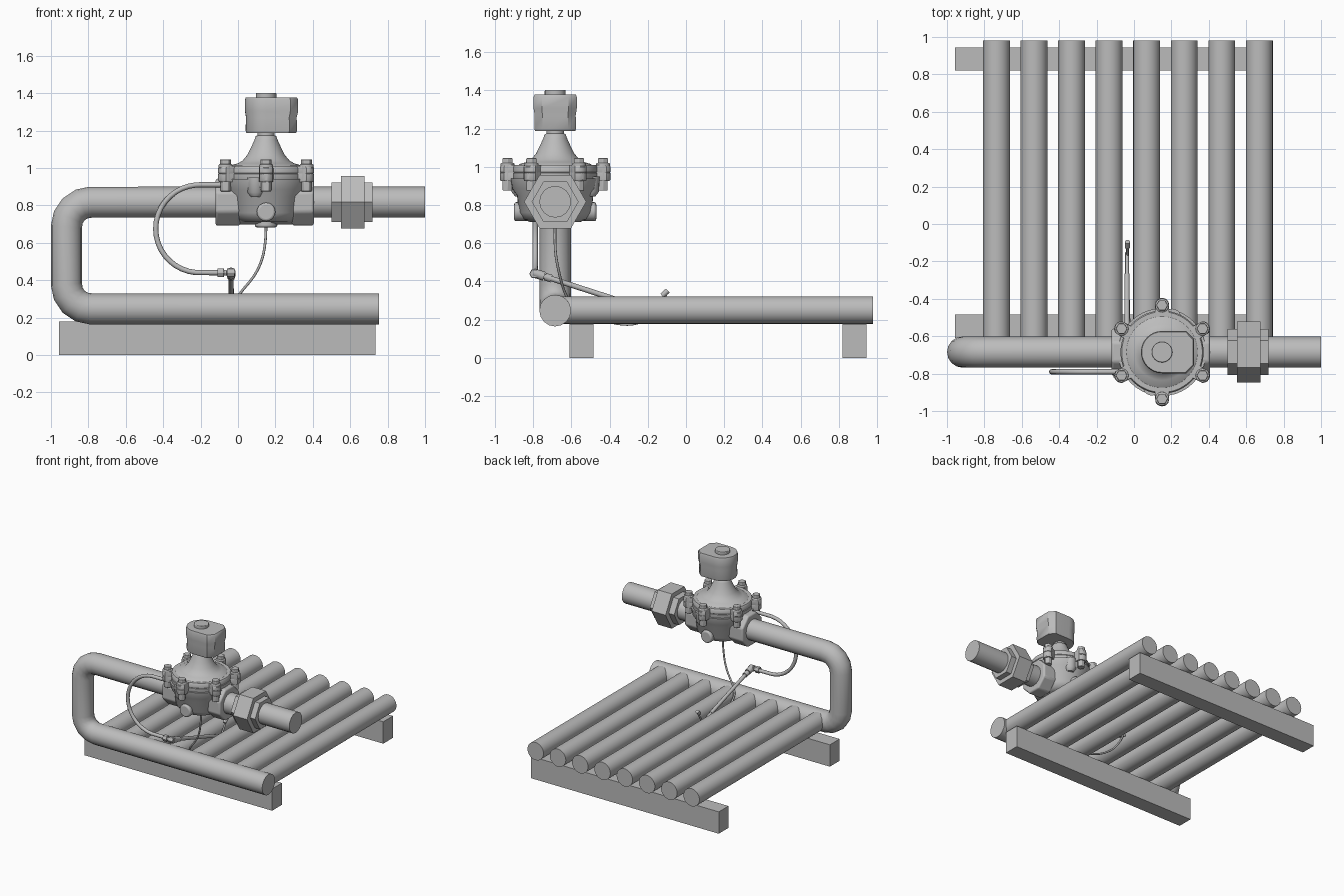
import bpy, bmesh
from math import sin, cos, pi, sqrt, radians
from mathutils import Vector

cube = bpy.data.objects.get("Cube")
if cube:
    bpy.data.objects.remove(cube)

grey = bpy.data.materials.new("plain grey")
grey.use_nodes = True
grey.diffuse_color = (0.5, 0.5, 0.5, 1)
grey.node_tree.nodes["Principled BSDF"].inputs["Base Color"].default_value = (0.5, 0.5, 0.5, 1)

PX, PY = 0.15, -0.685      # valve axis
PIPE_Z, HEAD_Z = 0.817, 0.247
PIPE_R = 0.083


def finish(obj, bevel=0, angle=35):
    """Material, optional rounding and smooth shading."""
    obj.data.materials.clear()
    obj.data.materials.append(grey)
    bpy.ops.object.select_all(action='DESELECT')
    obj.select_set(True)
    bpy.context.view_layer.objects.active = obj
    if bevel:
        mod = obj.modifiers.new("rounding", 'BEVEL')
        mod.width, mod.segments, mod.limit_method = bevel, 3, 'ANGLE'
        mod.angle_limit = radians(30)
    bpy.ops.object.shade_smooth_by_angle(angle=radians(angle))
    return obj


def ring(n, phase=0.0):
    return [(cos(2 * pi * i / n + phase), sin(2 * pi * i / n + phase)) for i in range(n)]


def loft(name, outline, rings, origin, axis='Z', bevel=0, angle=35):
    """Stack scaled copies of an outline: rings are (height, scale)."""
    bm = bmesh.new()
    loops = []
    for h, s in rings:
        loop = []
        for u, v in outline:
            p = {'Z': (u * s, v * s, h), 'X': (h, u * s, v * s), 'Y': (v * s, h, u * s)}[axis]
            loop.append(bm.verts.new(p))
        loops.append(loop)
    n = len(outline)
    for a, b in zip(loops, loops[1:]):
        for i in range(n):
            j = (i + 1) % n
            bm.faces.new((a[i], a[j], b[j], b[i]))
    bm.faces.new(loops[0][::-1])
    bm.faces.new(loops[-1])
    bmesh.ops.recalc_face_normals(bm, faces=bm.faces)
    mesh = bpy.data.meshes.new(name)
    bm.to_mesh(mesh)
    bm.free()
    obj = bpy.data.objects.new(name, mesh)
    obj.location = origin
    bpy.context.collection.objects.link(obj)
    return finish(obj, bevel, angle)


def rod(name, axis, start, end, radius, origin, sides=32, phase=0.0, bevel=0):
    return loft(name, ring(sides, phase), [(start, radius), (end, radius)], origin, axis, bevel)


def box(name, low, high):
    size = [(b - a) for a, b in zip(low, high)]
    bpy.ops.mesh.primitive_cube_add(size=1, location=[(a + b) / 2 for a, b in zip(low, high)])
    obj = bpy.context.object
    obj.name = name
    obj.scale = size
    return finish(obj)


def tube(name, points, radius, kind='POLY', sides=4):
    """Round tube swept along a path."""
    curve = bpy.data.curves.new(name, 'CURVE')
    curve.dimensions = '3D'
    curve.bevel_depth, curve.bevel_resolution = radius, sides
    curve.use_fill_caps = True
    spline = curve.splines.new(kind)
    spline.points.add(len(points) - 1)
    for p, co in zip(spline.points, points):
        p.co = (*co, 1)
    if kind == 'NURBS':
        spline.use_endpoint_u, spline.order_u = True, 3
        spline.resolution_u = 8
    obj = bpy.data.objects.new(name, curve)
    bpy.context.collection.objects.link(obj)
    bpy.ops.object.select_all(action='DESELECT')
    obj.select_set(True)
    bpy.context.view_layer.objects.active = obj
    bpy.ops.object.convert(target='MESH')
    return finish(bpy.context.object, 0, 50)


def arc(cx, cz, r, a0, a1, n, y):
    angles = [radians(a0 + (a1 - a0) * i / n) for i in range(n + 1)]
    return [(cx + r * cos(a), y, cz + r * sin(a)) for a in angles]


# Support beams
box("front_beam", (-0.957, -0.61, 0), (0.735, -0.485, 0.178))
box("rear_beam", (-0.957, 0.82, 0), (0.735, 0.945, 0.178))

# Row of pipes feeding from the header
for i in range(8):
    rod(f"branch_pipe_{i + 1}", 'Y', PY, 0.98, 0.072, (-0.735 + 0.2007 * i, 0, 0.25))

# Supply pipe, drop and header in one bent run
bend = 0.13
left = -1 + PIPE_R + bend
tube("supply_pipe",
     [(1, PY, PIPE_Z)]
     + arc(left, PIPE_Z - bend, bend, 90, 180, 4, PY)
     + arc(left, HEAD_Z + bend, bend, 180, 270, 4, PY)
     + [(0.755, PY, HEAD_Z)], PIPE_R, sides=6)

# Pipe union
for name, x0, x1, r in (("union_inner_hex", 0.5, 0.55, 0.123),
                        ("union_nut", 0.55, 0.675, 0.163),
                        ("union_outer_hex", 0.675, 0.72, 0.123)):
    rod(name, 'X', x0, x1, r, (0, PY, PIPE_Z), 6)

# Valve body: eight-sided sockets and bowl
axis_base = (PX, PY, 0)
for name, x0, x1 in (("left_socket", 0.29, 0.405), ("right_socket", -0.12, 0.01)):
    rod(name, 'X', x0, x1, 0.136, (0, PY, PIPE_Z), 8, pi / 8, 0.012)
rod("valve_passage", 'X', -0.1, 0.39, 0.12, (0, PY, PIPE_Z), 32)
loft("valve_bowl", ring(40),
     [(0.71, 0.13), (0.725, 0.165), (0.76, 0.19), (0.85, 0.2), (0.885, 0.225), (0.94, 0.235)],
     axis_base, angle=60)

# Flange pair with six bolt lobes
BOLT_D, LOBE = 0.25, 0.04
flange_outline = []
for i in range(144):
    a = 2 * pi * i / 144
    t = (a + pi / 6) % (pi / 3) - pi / 6
    r = 0.222
    under = LOBE ** 2 - (BOLT_D * sin(t)) ** 2
    if under > 0:
        r = max(r, BOLT_D * cos(t) + sqrt(under))
    flange_outline.append((r * cos(a + pi / 6), r * sin(a + pi / 6)))
loft("lower_flange", flange_outline, [(0.925, 0.98), (0.933, 1), (0.967, 1), (0.97, 0.985)], axis_base)
loft("upper_flange", flange_outline, [(0.97, 0.985), (0.973, 1), (1.0, 1), (1.01, 0.97)], axis_base)

# Bolts and nuts
for i in range(6):
    a = pi / 6 + i * pi / 3
    at = (PX + BOLT_D * cos(a), PY + BOLT_D * sin(a), 0)
    rod(f"bolt_boss_{i + 1}", 'Z', 0.93, 1.02, 0.037, at, 20, 0, 0.006)
    rod(f"bolt_head_{i + 1}", 'Z', 1.01, 1.045, 0.031, at, 6, 0, 0.004)
    rod(f"bolt_nut_{i + 1}", 'Z', 0.875, 0.935, 0.029, at, 6, 0, 0.004)

# Bonnet rising to the neck
loft("bonnet", ring(40),
     [(1.0, 0.2), (1.015, 0.185), (1.025, 0.15), (1.04, 0.125), (1.07, 0.1), (1.11, 0.08),
      (1.15, 0.062), (1.17, 0.055), (1.175, 0.045), (1.2, 0.045)], axis_base, angle=50)

# Actuator housing: round at the right side, squared at the left side
half = 0.113
housing = [(half * cos(a), half * sin(a)) for a in
           [radians(90 + 180 * i / 16) for i in range(17)]]
housing += [(0.13, -half), (0.172, -0.07), (0.172, 0.07), (0.13, half)]
loft("actuator_housing", housing,
     [(1.188, 0.93), (1.2, 0.97), (1.27, 0.95), (1.305, 1), (1.365, 1), (1.378, 0.96)],
     axis_base, angle=40)
rod("actuator_cap", 'Z', 1.37, 1.402, 0.055, axis_base, 24, 0, 0.005)

# Bosses and ports on the body
for side, tag in ((-1, "front"), (1, "rear")):
    loft(f"{tag}_port_boss", ring(20), [(0.845, 0.025), (0.87, 0.045), (0.95, 0.047)],
         (0.15 + side * 0.055, PY + side * 0.185, 0), angle=50)
    ends = sorted((0, side * 0.215))
    rod(f"{tag}_plug", 'Y', *ends, 0.05, (PX, PY, 0.765), 20, 0, 0.012)
rod("drain_boss", 'Z', 0.683, 0.74, 0.06, axis_base, 24, 0, 0.01)

# Pilot tube looping down to an elbow fitting
tube("pilot_tube",
     [(-0.08, -0.79, 0.91), (-0.2, -0.79, 0.91)]
     + arc(-0.205, 0.675, 0.235, 95, 265, 18, -0.79)
     + [(-0.08, -0.79, 0.44)], 0.014)
for name, x0, x1, r in (("fitting_nut", -0.11, -0.075, 0.026), ("fitting_collar", -0.075, -0.06, 0.018),
                        ("fitting_elbow", -0.06, -0.018, 0.025)):
    rod(name, 'X', x0, x1, r, (0, -0.795, 0.44), 6, 0, 0.003)

# Probe sloping between the pipes
elbow = Vector((-0.037, -0.8, 0.445))
slope = Vector((0, 0.31, -0.1)).normalized()
for name, d0, d1, r in (("probe_hex", 0, 0.06, 0.024), ("probe_collar", 0.065, 0.1, 0.02),
                        ("probe_sleeve", 0.06, 0.56, 0.014), ("probe_tip", 0.56, 0.68, 0.01)):
    tube(name, [elbow + slope * d0, elbow + slope * d1], r)

# Sensing wire from the valve base, under the row and up to a small clip
tube("sensing_wire",
     [(0.15, -0.685, 0.7), (0.15, -0.69, 0.58), (0.105, -0.665, 0.44), (0.0, -0.63, 0.32),
      (-0.025, -0.58, 0.26), (-0.03, -0.4, 0.18), (-0.033, -0.25, 0.17), (-0.035, -0.15, 0.25),
      (-0.035, -0.1, 0.34)], 0.007, 'NURBS')
tube("wire_clip", [(-0.035, -0.125, 0.325), (-0.035, -0.095, 0.352)], 0.014)
